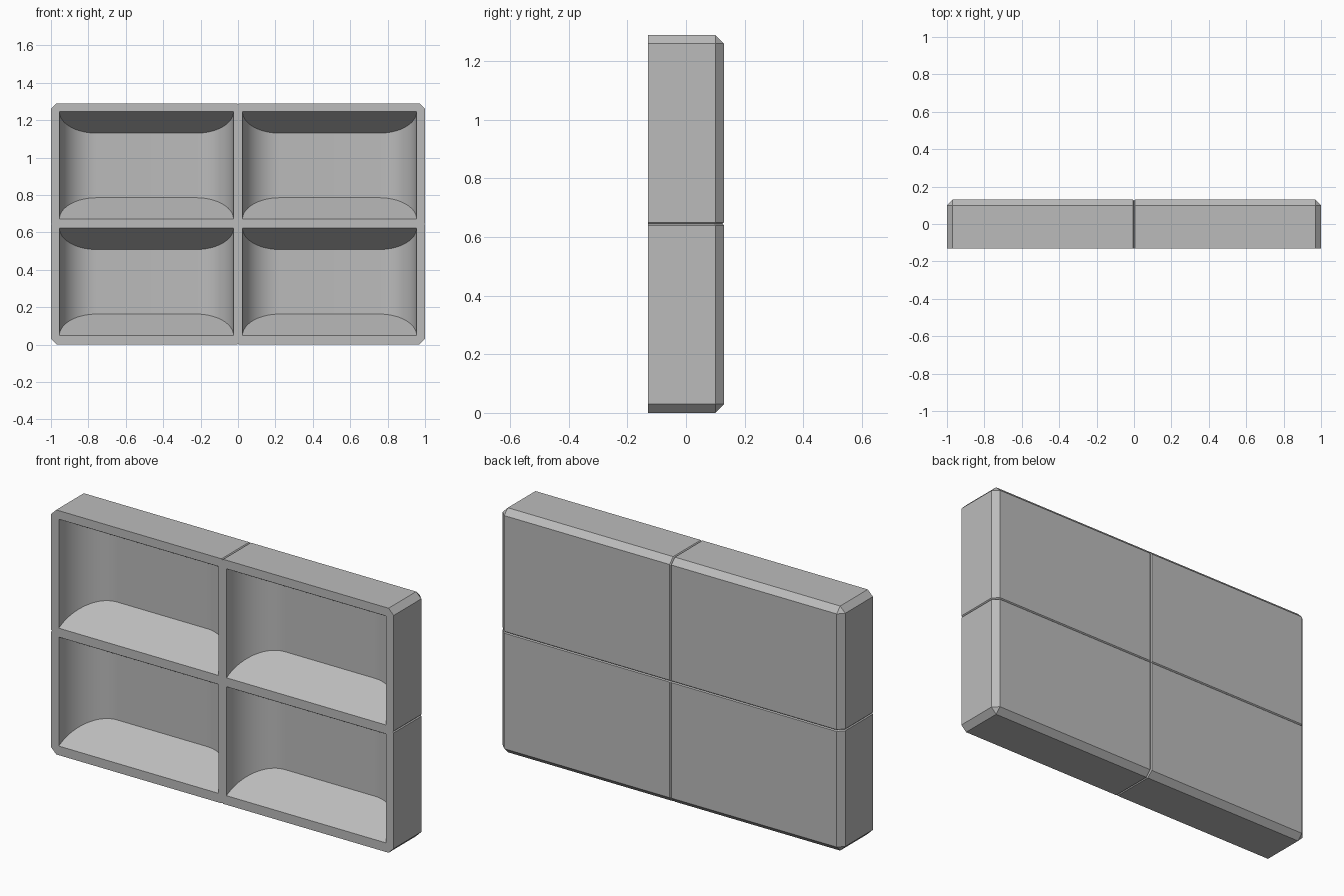
import bpy
import bmesh
import math
from mathutils import Vector

if "Cube" in bpy.data.objects:
    bpy.data.objects.remove(bpy.data.objects["Cube"])

HX, HY, H = 1.0, 0.13, 1.29       # half width, half depth, height
MID = H / 2
CHAMFER, GROOVE = 0.03, 0.005
RADIUS, SLOPE = 0.2, 0.575        # pocket depth and floor rise per depth

grey = bpy.data.materials.new("plain grey")
grey.use_nodes = True
colour = (0.5, 0.5, 0.5, 1)
grey.diffuse_color = colour
grey.node_tree.nodes["Principled BSDF"].inputs["Base Color"].default_value = colour


def make_object(name, bm):
    bmesh.ops.recalc_face_normals(bm, faces=bm.faces)
    mesh = bpy.data.meshes.new(name)
    bm.to_mesh(mesh)
    bm.free()
    mesh.materials.append(grey)
    obj = bpy.data.objects.new(name, mesh)
    bpy.context.collection.objects.link(obj)
    return obj


def tray_body():
    bm = bmesh.new()
    bmesh.ops.create_cube(bm, size=1)
    for v in bm.verts:
        v.co = Vector((v.co.x * 2 * HX, v.co.y * 2 * HY, (v.co.z + 0.5) * H))
    # Chamfer everything except the front rim
    edges = [e for e in bm.edges if max(v.co.y for v in e.verts) > 0]
    bmesh.ops.bevel(bm, geom=edges, offset=CHAMFER, segments=1,
                    profile=0.5, affect='EDGES')
    # V grooves that divide the shell into four
    for axis, centre in ((0, 0), (2, MID)):
        normal = Vector([float(i == axis) for i in range(3)])
        for step in (-GROOVE, 0, GROOVE):
            bmesh.ops.bisect_plane(bm, geom=bm.verts[:] + bm.edges[:] + bm.faces[:],
                                   plane_co=normal * (centre + step), plane_no=normal)
    for v in bm.verts:
        x, y, z = v.co
        on_x, on_z = abs(x) < 1e-4, abs(z - MID) < 1e-4
        if not (on_x or on_z):
            continue
        if y > HY - 0.001 or (y > HY - CHAMFER - 0.001):
            v.co.y -= GROOVE
        if on_x and abs(z - MID) > MID - CHAMFER - 0.001:
            v.co.z -= math.copysign(GROOVE, z - MID)
        if on_z and abs(x) > HX - CHAMFER - 0.001:
            v.co.x -= math.copysign(GROOVE, x)
    return make_object("tray_body", bm)


def pocket_cutter(x0, x1, z0, z1):
    # Rounded trough profile, tapering from the opening to the back wall
    arc = [math.pi / 2 * i / 20 for i in range(21)]
    left = [(x0, -0.05)] + [(x0 + RADIUS * (1 - math.cos(a)), RADIUS * math.sin(a)) for a in arc]
    profile = left + [(x0 + x1 - x, d) for x, d in reversed(left)]
    bm = bmesh.new()
    low = [bm.verts.new((x, d - HY, z0 + SLOPE * d)) for x, d in profile]
    high = [bm.verts.new((x, d - HY, z1 - SLOPE * d)) for x, d in profile]
    bm.faces.new(low)
    bm.faces.new(high)
    for i in range(len(profile)):
        j = (i + 1) % len(profile)
        bm.faces.new((low[i], low[j], high[j], high[i]))
    return make_object("pocket_cutter", bm)


body = tray_body()

# Four pockets, two columns by two rows
cutters = []
for x0, x1 in ((-0.955, -0.024), (0.024, 0.955)):
    for z0, z1 in ((0.048, 0.623), (0.67, 1.245)):
        cutter = pocket_cutter(x0, x1, z0, z1)
        cutter.hide_render = True
        cutters.append(cutter)
        cut = body.modifiers.new("pocket", 'BOOLEAN')
        cut.operation = 'DIFFERENCE'
        cut.solver = 'EXACT'
        cut.object = cutter

# Bake the cuts and drop the helpers
graph = bpy.context.evaluated_depsgraph_get()
baked = bpy.data.meshes.new_from_object(body.evaluated_get(graph))
body.modifiers.clear()
body.data = baked
for cutter in cutters:
    bpy.data.objects.remove(cutter)

bpy.ops.object.select_all(action='DESELECT')
body.select_set(True)
bpy.context.view_layer.objects.active = body
bpy.ops.object.shade_smooth_by_angle(angle=math.radians(20))
